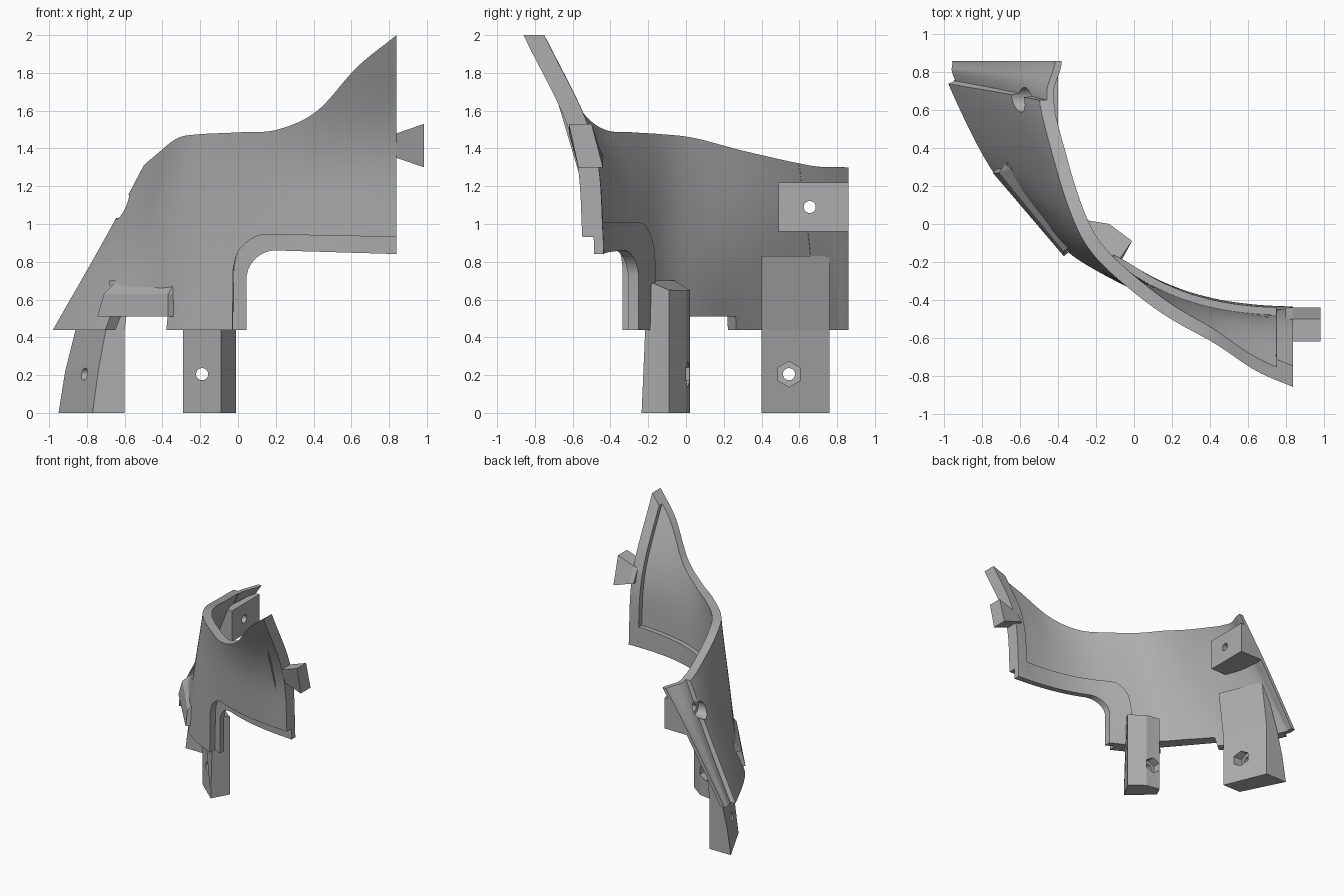
import bpy, bmesh, math
from mathutils import Vector

cube = bpy.data.objects.get("Cube")
if cube:
    bpy.data.objects.remove(cube, do_unlink=True)

grey = bpy.data.materials.new("plain_grey")
grey.use_nodes = True
grey.diffuse_color = (0.42, 0.42, 0.42, 1)
grey.node_tree.nodes["Principled BSDF"].inputs["Base Color"].default_value = (0.42, 0.42, 0.42, 1)

# Outer skin: plan position of each column at four heights, plus its rim height
LEVELS = (0.44, 0.95, 1.45, 2.0)
COLUMNS = [
    ((-1.0, .86), (-.69, .86), (-.36, .86), (-.1, .86), 1.30),
    ((-.98, .74), (-.69, .69), (-.42, .64), (-.1, .6), 1.31),
    ((-.76, .30), (-.55, .30), (-.39, .30), (-.2, .3), 1.385),
    ((-.53, .04), (-.43, .04), (-.32, .02), (-.2, 0), 1.455),
    ((-.32, -.17), (-.27, -.17), (-.21, -.17), (-.15, -.2), 1.475),
    ((0, -.35), (0, -.35), (0, -.36), (0, -.40), 1.485),
    ((.21, -.44), (.21, -.45), (.21, -.50), (.21, -.66), 1.50),
    ((.42, -.50), (.42, -.51), (.42, -.575), (.42, -.81), 1.60),
    ((.63, -.53), (.63, -.54), (.63, -.60), (.63, -.85), 1.83),
    ((.84, -.55), (.84, -.55), (.84, -.605), (.84, -.86), 2.0),
]


def spline(values, t):
    """Catmull-Rom through a list of equally spaced vectors."""
    n = len(values)
    i = max(0, min(n - 2, int(t)))
    f = t - i
    b, c = values[i], values[i + 1]
    a = values[i - 1] if i > 0 else b * 2 - c
    d = values[i + 2] if i + 2 < n else c * 2 - b
    return b + (c - a) * (f / 2) + (a * 2 - b * 5 + c * 4 - d) * (f * f / 2) + \
        (b * 3 - a - c * 3 + d) * (f ** 3 / 2)


def skin(a, z):
    i = 0 if z < LEVELS[1] else 1 if z < LEVELS[2] else 2
    t = i + (z - LEVELS[i]) / (LEVELS[i + 1] - LEVELS[i])
    rows = [spline([Vector(c[k]) for c in COLUMNS], a) for k in range(4)]
    return spline(rows, t)


def rim(a):
    return spline([c[4] for c in COLUMNS], a)


def inset(a, z, depth):
    """Point behind the outer skin; the front half is offset straight back."""
    p = skin(a, z)
    d = skin(min(a + .02, 9), z) - skin(max(a - .02, 0), z)
    normal = Vector((-d.y, d.x)).normalized()
    way = normal.lerp(Vector((0, 1)), max(0, min(1, a - 4))).normalized()
    p = p + way * (depth / way.dot(normal))
    return Vector((p.x, .86 if a < .01 else min(p.y, .86), z))


def column_at(x):
    return 5 + x / (.21 if x > 0 else .3)


def x_of(a):
    return (a - 5) * (.21 if a > 5 else .3)


def finish(name, bm, smooth=False):
    bmesh.ops.recalc_face_normals(bm, faces=bm.faces)
    mesh = bpy.data.meshes.new(name)
    bm.to_mesh(mesh)
    bm.free()
    ob = bpy.data.objects.new(name, mesh)
    bpy.context.collection.objects.link(ob)
    mesh.materials.append(grey)
    if smooth:
        bpy.ops.object.select_all(action='DESELECT')
        ob.select_set(True)
        bpy.context.view_layer.objects.active = ob
        bpy.ops.object.shade_smooth_by_angle(angle=math.radians(30))
    return ob


def sheet(name, start, end, low, high, near, far, steps=(), rows=16):
    """Curved slab between two depths, bounded by low(a) and high(a)."""
    n = round((end - start) / .05)
    cols = {start + (end - start) * i / n for i in range(n + 1)}
    for s in steps:
        cols |= {s - .004, s + .004}
    cols = sorted(cols)
    bm = bmesh.new()
    sides = []
    for depth in (near, far):
        grid = []
        for a in cols:
            lo, hi = low(a), high(a)
            grid.append([bm.verts.new(inset(a, lo + (hi - lo) * r / rows, depth))
                         for r in range(rows + 1)])
        sides.append(grid)
    f, b = sides
    for i in range(len(cols) - 1):
        for r in range(rows):
            for g in sides:
                bm.faces.new((g[i][r], g[i + 1][r], g[i + 1][r + 1], g[i][r + 1]))
        for r in (0, rows):
            bm.faces.new((f[i][r], f[i + 1][r], b[i + 1][r], b[i][r]))
    for i in (0, len(cols) - 1):
        for r in range(rows):
            bm.faces.new((f[i][r], f[i][r + 1], b[i][r + 1], b[i][r]))
    return finish(name, bm, True)


def loft(name, rings):
    """Solid through matching rings of points."""
    bm = bmesh.new()
    rings = [[bm.verts.new(p) for p in ring] for ring in rings]
    n = len(rings[0])
    for lower, upper in zip(rings, rings[1:]):
        for i in range(n):
            j = (i + 1) % n
            bm.faces.new((lower[i], lower[j], upper[j], upper[i]))
    bm.faces.new(rings[0])
    bm.faces.new(rings[-1])
    return finish(name, bm)


def bore(targets, axis, start, end, u, z, radius, sides=32):
    """Cut a round or hexagonal hole along x or y."""
    rings = []
    for s in (start, end):
        ring = []
        for k in range(sides):
            t = 2 * math.pi * k / sides
            v, w = u + radius * math.sin(t), z + radius * math.cos(t)
            ring.append((s, v, w) if axis == 'x' else (v, s, w))
        rings.append(ring)
    cutter = loft("hole_cutter", rings)
    cutter.hide_render = True
    for ob in targets:
        mod = ob.modifiers.new("hole", 'BOOLEAN')
        mod.operation = 'DIFFERENCE'
        mod.solver = 'EXACT'
        mod.object = cutter
        bpy.context.view_layer.objects.active = ob
        bpy.ops.object.modifier_apply(modifier=mod.name)
    bpy.data.objects.remove(cutter, do_unlink=True)


def arch(x, cx, cz, rx, rz):
    """Height of a rounded corner that levels off at cx."""
    f = max(0, min(1, (cx - x) / rx))
    return cz + rz * math.sqrt(1 - f * f)


# Main curved shell with a notch and a stepped lower edge
def shell_low(a):
    x = x_of(a)
    if x > -.03:
        return arch(x, .15, .74, .18, .205) - .02 * max(0, x - .15)
    return .51 if 2.25 < a < 3.75 else .44


shell = sheet("shell", 1, 9, shell_low, rim, 0, .07, (2.25, 3.75, column_at(-.03)))


# Inner flange: lip below the shell edge and band along the end
def flange_low(a):
    x = x_of(a)
    return arch(x, .2, .71, .16, .15) - .03 * max(0, x - .2) if x > .04 else .44


def flange_high(a):
    x = x_of(a)
    return rim(a) if x > .75 else arch(x, .06, .8, .2, .21)


sheet("lower_flange", column_at(-.14), 9, flange_low, flange_high, .06, .11,
      (column_at(.04), column_at(.75)))
back_flange = sheet("back_flange", 0, 1.2, lambda a: .44, rim, .04, .075)

# Raised pad around the notch, fading into the shell above
inner = [(-.30, -.11), (-.68, .33)]
loft("notch_pad", [[(x, y, z) for x, y in outer + inner] for z, outer in (
    (.51, [(-.745, .27), (-.37, -.17)]),
    (.63, [(-.71, .27), (-.37, -.145)]),
    (.70, [(-.64, .30), (-.33, -.11)]))])

# Mounting block on the inside of the back end
block = loft("mount_block", [[(-.58, .49, .96), (-.40, .49, .96), (-.40, .86, .96), (-.62, .86, .96)],
                             [(-.47, .49, 1.22), (-.40, .49, 1.22), (-.40, .86, 1.22), (-.45, .86, 1.22)]])
bore([shell, back_flange, block], 'x', -1.2, 0, .655, 1.09, .032)
bore([shell, back_flange, block], 'x', -1.2, -.53, .655, 1.09, .065)

# Front leg
plan = [(-.29, -.06), (-.09, -.235), (-.01, -.09), (-.13, 0), (-.25, .02)]
tops = (.70, .70, .65, .65, .65)
front_leg = loft("front_leg", [[(x, y, 0) for x, y in plan],
                               [(x, y + .03 * (y < -.2), z) for (x, y), z in zip(plan, tops)]])
bore([front_leg], 'y', -.6, .3, -.19, .205, .032)
bore([front_leg], 'y', -.05, .3, -.19, .205, .068, 6)

# Back leg, following the curve of the shell
back_leg = loft("back_leg", [
    [(front, .40, z), (inside, .40, z), (inside - .15, .76, z), (back, .76, z)]
    for z, front, inside, back in ((0, -.77, -.6, -.95), (.22, -.74, -.6, -.915),
                                   (.44, -.70, -.6, -.86), (.83, -.61, -.55, -.73))])
bore([back_leg], 'x', -1.2, 0, .545, .205, .032)
bore([back_leg], 'x', -.72, 0, .545, .205, .068, 6)

# Dovetail tab on the end
loft("dovetail_tab", [[(x, -.57 + s, lo), (x, -.44, lo), (x, -.50, hi), (x, -.62 + s, hi)]
                      for x, lo, hi, s in ((.80, 1.36, 1.47, .03), (.84, 1.35, 1.48, 0),
                                           (.985, 1.30, 1.53, 0))])
